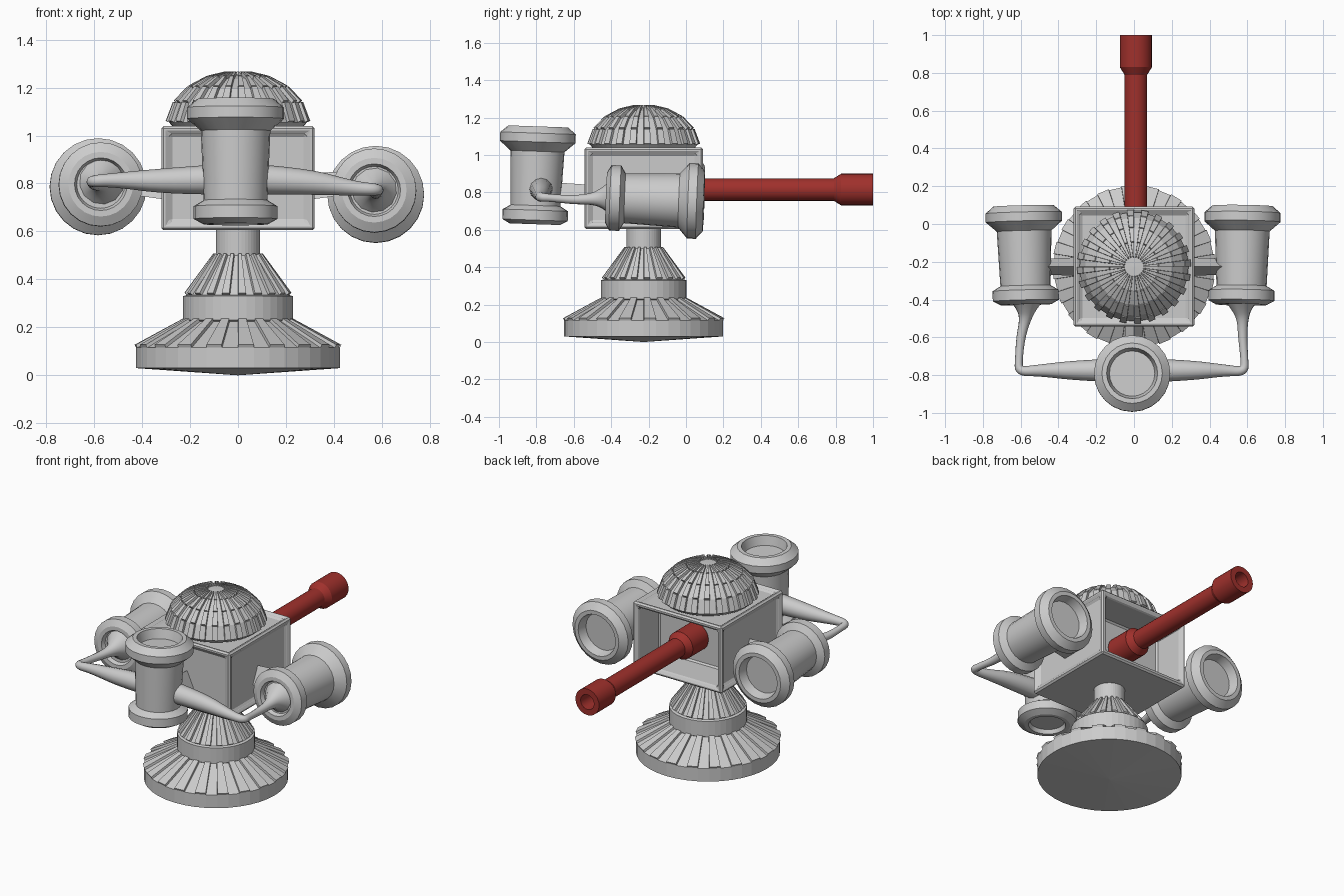
import bpy, bmesh
from math import sin, cos, tau, radians
from mathutils import Vector, Matrix

if "Cube" in bpy.data.objects:
    bpy.data.objects.remove(bpy.data.objects["Cube"])


def finish(name, bm, matrix=Matrix(), smooth=None, mat=None):
    me = bpy.data.meshes.new(name)
    bm.to_mesh(me)
    bm.free()
    ob = bpy.data.objects.new(name, me)
    bpy.context.collection.objects.link(ob)
    ob.matrix_world = matrix
    if mat:
        me.materials.append(mat)
    if smooth:
        bpy.ops.object.select_all(action='DESELECT')
        ob.select_set(True)
        bpy.context.view_layer.objects.active = ob
        bpy.ops.object.shade_smooth_by_angle(angle=radians(smooth))
    return ob


def aligned(a, b):
    a, b = Vector(a), Vector(b)
    return Matrix.Translation(a) @ (b - a).to_track_quat('Z', 'Y').to_matrix().to_4x4()


def lathe(name, profile, segs, matrix=Matrix(), rib_rows=(), depth=0.015, smooth=None, mat=None):
    """Revolve (radius, z) points; alternate faces of rib_rows are raised."""
    bm = bmesh.new()
    rings = [[bm.verts.new((r * cos(tau * i / segs), r * sin(tau * i / segs), z))
              for i in range(segs)] for r, z in profile]
    ribs = []
    for k in range(len(rings) - 1):
        for i in range(segs):
            j = (i + 1) % segs
            f = bm.faces.new((rings[k][i], rings[k][j], rings[k + 1][j], rings[k + 1][i]))
            if k in rib_rows and i % 2 == 0:
                ribs.append(f)
    bm.normal_update()
    if ribs:
        bmesh.ops.inset_individual(bm, faces=ribs, thickness=0.001, depth=depth)
    bmesh.ops.remove_doubles(bm, verts=bm.verts, dist=0.0002)
    bmesh.ops.dissolve_degenerate(bm, edges=bm.edges, dist=0.0001)
    return finish(name, bm, matrix, smooth, mat)


CY = -0.226
centre = Matrix.Translation((0, CY, 0))

# Ribbed pedestal
lathe("pedestal", [(0, 0), (0.425, 0.03), (0.425, 0.115), (0.222, 0.225), (0.229, 0.23),
                   (0.229, 0.33), (0.213, 0.335), (0.092, 0.5), (0.092, 0.62)],
      40, centre, rib_rows=(2, 6), depth=0.014)

# Ribbed dome in stepped tiers
lathe("dome", [(0, 1.035), (0.27, 1.035), (0.288, 1.055), (0.258, 1.135), (0.2, 1.195),
               (0.125, 1.235), (0.05, 1.253), (0, 1.255)],
      48, centre, rib_rows=(2, 3, 4, 5), depth=0.015)

# Housing with framed recessed panels, deep opening at the back
bm = bmesh.new()
bmesh.ops.create_cube(bm, size=1)
bmesh.ops.scale(bm, vec=(0.64, 0.635, 0.435), verts=bm.verts)
panels = [f for f in bm.faces if f.normal.z > -0.5]
back = next(f for f in panels if f.normal.y > 0.5)
bmesh.ops.inset_individual(bm, faces=panels, thickness=0.04, depth=0)
bmesh.ops.inset_individual(bm, faces=panels, thickness=0.012, depth=-0.02)
bmesh.ops.inset_individual(bm, faces=[back], thickness=0.001, depth=-0.2)
housing = finish("housing", bm, Matrix.Translation((0, CY, 0.8225)))
bev = housing.modifiers.new("edge_bevel", 'BEVEL')
bev.width = 0.01
bev.segments = 1

# Red barrel with hollow muzzle and a collar at its root
red = bpy.data.materials.new("red")
red.diffuse_color = (0.35, 0.03, 0.025, 1)
red.use_nodes = True
red.node_tree.nodes["Principled BSDF"].inputs["Base Color"].default_value = red.diffuse_color
lathe("barrel", [(0, 0), (0.088, 0), (0.088, 0.16), (0.06, 0.2), (0.06, 0.91), (0.085, 0.95),
                 (0.085, 1.12), (0.048, 1.12), (0.045, 0.98), (0, 0.98)],
      24, aligned((0.01, -0.12, 0.815), (0.01, 1.0, 0.815)), smooth=30, mat=red)

# Three flanged pods
pod = [(0, 0.025), (0.1, 0.025), (0.11, 0), (0.135, 0), (0.175, 0.022), (0.175, 0.075),
       (0.133, 0.1), (0.145, 0.39), (0.202, 0.44), (0.202, 0.487), (0.16, 0.523),
       (0.135, 0.523), (0.12, 0.465), (0, 0.465)]
pod_ends = {
    "front_pod": ((-0.01, -0.808, 0.63), (-0.01, -0.79, 1.15)),
    "right_pod": ((0.568, -0.427, 0.772), (0.575, 0.095, 0.752)),
    "left_pod": ((-0.572, -0.427, 0.797), (-0.585, 0.095, 0.785)),
}
for name, (a, b) in pod_ends.items():
    lathe(name, pod, 24, aligned(a, b), smooth=25)

# Tapering bent arms linking the front pod to the side pods
for name, s, x, ze in (("right_arm", 1, 0.575, 0.775), ("left_arm", -1, 0.6, 0.81)):
    cu = bpy.data.curves.new(name, 'CURVE')
    cu.dimensions = '3D'
    cu.bevel_depth = 1
    cu.bevel_resolution = 4
    cu.use_fill_caps = True
    sp = cu.splines.new('NURBS')
    xe = 0.57
    pts = [(0.05, -0.775, 0.818, 0.064), (0.28, -0.775, 0.81, 0.056),
           (x - 0.09, -0.775, ze + 0.004, 0.03), (x + 0.01, -0.782, ze, 0.024),
           (x + 0.01, -0.72, ze - 0.005, 0.02), (x, -0.6, ze - 0.015, 0.024),
           (xe + 0.005, -0.5, ze - 0.01, 0.03), (xe, -0.44, ze - 0.005, 0.06),
           (xe, -0.4, ze - 0.005, 0.095)]
    sp.points.add(len(pts) - 1)
    for p, (px, py, pz, r) in zip(sp.points, pts):
        p.co = (s * px, py, pz, 1)
        p.radius = r
    sp.order_u = 3
    sp.use_endpoint_u = True
    sp.resolution_u = 5
    arm = bpy.data.objects.new(name, cu)
    bpy.context.collection.objects.link(arm)
    bpy.ops.object.select_all(action='DESELECT')
    arm.select_set(True)
    bpy.context.view_layer.objects.active = arm
    bpy.ops.object.convert(target='MESH')
    bpy.ops.object.shade_smooth_by_angle(angle=radians(40))

# Triangular struts holding the pods to the housing
for name, direction in (("right_strut", (1, 0)), ("left_strut", (-1, 0)), ("front_strut", (0, -1))):
    d = Vector((*direction, 0))
    side = Vector((-d.y, d.x, 0))
    bm = bmesh.new()
    ends = []
    for dist, w, z0, z1 in ((0.28, 0.05, 0.73, 0.84), (0.5, 0.04, 0.76, 0.855)):
        o = Vector((0, CY, 0)) + d * dist
        ends.append([bm.verts.new(o + side * u + Vector((0, 0, z)))
                     for u, z in ((-w, z0), (w, z0), (0, z1))])
    for i in range(3):
        j = (i + 1) % 3
        bm.faces.new((ends[0][i], ends[0][j], ends[1][j], ends[1][i]))
    bm.faces.new(ends[0])
    bm.faces.new(ends[1])
    bmesh.ops.recalc_face_normals(bm, faces=bm.faces)
    finish(name, bm)
